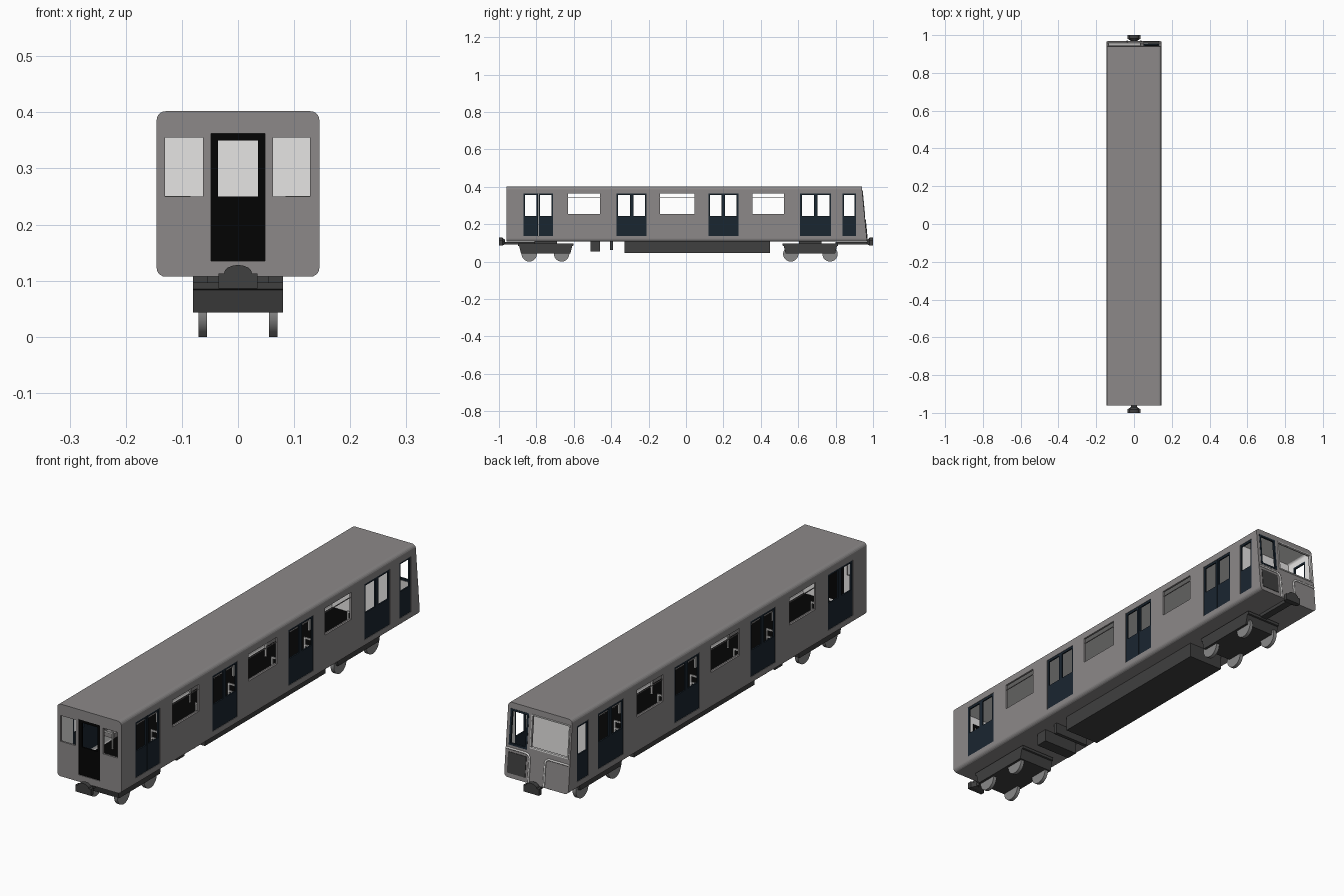
import bpy, bmesh, math
from mathutils import Matrix

if "Cube" in bpy.data.objects:
    bpy.data.objects.remove(bpy.data.objects["Cube"])


def material(name, r, g, b):
    m = bpy.data.materials.new(name)
    m.diffuse_color = (r, g, b, 1)
    m.use_nodes = True
    m.node_tree.nodes["Principled BSDF"].inputs["Base Color"].default_value = m.diffuse_color
    return m


GREY = material("body grey", 0.262, 0.25, 0.25)
DARK = material("underframe dark grey", 0.05, 0.05, 0.05)
NAVY = material("door navy", 0.010, 0.019, 0.030)
BLACK = material("black", 0.0012, 0.0012, 0.0012)
LIGHT = material("light grey", 0.79, 0.78, 0.77)
STEEL = material("wheel grey", 0.25, 0.25, 0.25)


def finish(name, bm, mat):
    bmesh.ops.recalc_face_normals(bm, faces=bm.faces)
    me = bpy.data.meshes.new(name)
    bm.to_mesh(me)
    bm.free()
    ob = bpy.data.objects.new(name, me)
    bpy.context.collection.objects.link(ob)
    if mat:
        me.materials.append(mat)
    return ob


def cab_y(z):
    # sloping cab face
    return 0.968 - 0.095 * (z - 0.107)


def boxes(name, items, mat, slope=False):
    bm = bmesh.new()
    for x0, x1, y0, y1, z0, z1 in items:
        vs = bmesh.ops.create_cube(bm, size=1)["verts"]
        for v in vs:
            z = z1 if v.co.z > 0 else z0
            y = y1 if v.co.y > 0 else y0
            v.co = (x1 if v.co.x > 0 else x0, y + (cab_y(z) if slope else 0), z)
    return finish(name, bm, mat)


def loft(name, a, b, mat):
    # prism between two matching loops
    bm = bmesh.new()
    va = [bm.verts.new(p) for p in a]
    vb = [bm.verts.new(p) for p in b]
    n = len(a)
    bm.faces.new(va)
    bm.faces.new(vb[::-1])
    for i in range(n):
        j = (i + 1) % n
        bm.faces.new((va[i], va[j], vb[j], vb[i]))
    return finish(name, bm, mat)


def section(hw, z0, z1, r, steps=5):
    pts = []
    for k, (sx, cz) in enumerate(((1, z1 - r), (-1, z1 - r), (-1, z0 + r), (1, z0 + r))):
        for i in range(steps + 1):
            t = math.pi / 2 * (k + i / steps)
            pts.append((sx * (hw - r) + r * math.cos(t), cz + r * math.sin(t)))
    return pts


def hull(name, hw, z0, z1, r, y0, inset, mat):
    s = section(hw, z0, z1, r)
    return loft(name, [(x, y0, z) for x, z in s],
                [(x, cab_y(z) - inset, z) for x, z in s], mat)


DOORS = [(-0.87, -0.71), (-0.372, -0.21), (0.12, 0.28), (0.61, 0.775)]
WINDOWS = [(-0.63, -0.46), (-0.14, 0.045), (0.355, 0.525)]
CAB_DOOR = (0.837, 0.91)

# body shell, hollowed and pierced
body = hull("body_shell", 0.145, 0.107, 0.402, 0.016, -0.96, 0, GREY)
cavity = hull("cavity_cutter", 0.137, 0.122, 0.394, 0.010, -0.952, 0.009, None)
cuts = [(-0.2, 0.2, a, b, 0.138, 0.365) for a, b in DOORS + [CAB_DOOR]]
cuts += [(-0.2, 0.2, a, b, 0.255, 0.365) for a, b in WINDOWS]
cuts += [(-0.048, 0.048, -1, -0.93, 0.135, 0.362)]
cuts += [(-0.13, -0.062, -1, -0.93, 0.25, 0.355), (0.062, 0.128, -1, -0.93, 0.25, 0.355)]
cuts += [(0.05, 0.132, 0.92, 1.05, 0.235, 0.378), (-0.133, 0.032, 0.92, 1.05, 0.25, 0.375)]
holes = boxes("opening_cutter", cuts, None)
bpy.context.view_layer.objects.active = body
for c in (cavity, holes):
    c.hide_render = True
    m = body.modifiers.new("cut", 'BOOLEAN')
    m.operation = 'DIFFERENCE'
    m.solver = 'EXACT'
    m.object = c
    bpy.ops.object.modifier_apply(modifier=m.name)
    bpy.data.objects.remove(c)

# light interior lining
body.data.materials.clear()
body.data.materials.append(GREY)
body.data.materials.append(LIGHT)
for f in body.data.polygons:
    c = f.center
    inner = (abs(c.x) < 0.1375 and 0.1215 < c.z < 0.3945
             and -0.9525 < c.y < cab_y(c.z) - 0.0085)
    f.material_index = 1 if inner else 0


def frame(x0, x1, y0, y1, z0, z1, zb, t, side=True):
    # door leaf: solid below zb, open window above, border t
    out = [(x0, x1, y0, y1, z0, zb), (x0, x1, y0, y1, z1 - t, z1)]
    if side:
        out += [(x0, x1, y0, y0 + t, zb, z1 - t), (x0, x1, y1 - t, y1, zb, z1 - t)]
    else:
        out += [(x0, x0 + t, y0, y1, zb, z1 - t), (x1 - t, x1, y0, y1, zb, z1 - t)]
    return out


# side doors, window bars, seats and rails on both sides
leaves, bars, seats, rails = [], [], [], []
for s in (-1, 1):
    xa, xb = sorted((s * 0.137, s * 0.143))
    for a, b in DOORS:
        mid = (a + b) / 2
        leaves += frame(xa, xb, a, mid - 0.0003, 0.138, 0.365, 0.245, 0.009)
        leaves += frame(xa, xb, mid + 0.0003, b, 0.138, 0.365, 0.245, 0.009)
    leaves += frame(xa, xb, *CAB_DOOR, 0.138, 0.365, 0.245, 0.008)
    xa, xb = sorted((s * 0.139, s * 0.142))
    for a, b in WINDOWS:
        bars.append((xa, xb, a, b, 0.342, 0.345))
    for (_, a), (b, _) in zip(DOORS[:-1], DOORS[1:]):
        a, b = a + 0.03, b - 0.03
        xa, xb = sorted((s * 0.085, s * 0.136))
        seats.append((xa, xb, a, b, 0.165, 0.185))
        xc, xd = sorted((s * 0.126, s * 0.136))
        seats.append((xc, xd, a, b, 0.185, 0.25))
        for y in (a - 0.008, b + 0.002):
            for z in (0.185, 0.215, 0.245):
                rails.append((xa, xb, y, y + 0.006, z, z + 0.006))
            xe, xf = sorted((s * 0.085, s * 0.091))
            rails.append((xe, xf, y, y + 0.006, 0.125, 0.251))
boxes("side_doors", leaves, NAVY)
boxes("window_bars", bars, GREY)
boxes("bench_seats", seats, GREY)
boxes("seat_rails", rails, LIGHT)
boxes("interior_floor", [(-0.134, 0.134, -0.95, 0.95, 0.121, 0.125)], BLACK)
boxes("cab_partition", [(-0.136, 0.136, 0.80, 0.806, 0.123, 0.393)], LIGHT)

# gangway door in the flat end
boxes("end_door", frame(-0.048, 0.048, -0.957, -0.951, 0.135, 0.362, 0.25, 0.0125, False)
      + [(-0.036, 0.036, -0.957, -0.951, 0.355, 0.362)], BLACK)

# cab face: door window frame, lower panel, windscreen trim
boxes("cab_window_frame", frame(0.05, 0.132, -0.007, 0.001, 0.235, 0.378, 0.243, 0.008, False),
      NAVY, True)
boxes("cab_lower_panel", [(0.05, 0.132, -0.002, 0.002, 0.125, 0.208)], DARK, True)
boxes("windscreen_trim", frame(-0.137, 0.036, -0.003, 0.003, 0.246, 0.379, 0.251, 0.004, False),
      LIGHT, True)

# curved light stripes on the cab face
for s, label in ((1, "left"), (-1, "right")):
    path = [(0.143, 0.222), (0.055, 0.222)]
    path += [(0.055 - 0.02 * math.sin(t), 0.202 + 0.02 * math.cos(t))
             for t in (math.pi / 8 * i for i in range(1, 4))]
    path += [(0.035, 0.202), (0.035, 0.112)]
    cu = bpy.data.curves.new("stripe", 'CURVE')
    cu.dimensions = '3D'
    cu.bevel_depth = 0.004
    cu.bevel_resolution = 1
    sp = cu.splines.new('POLY')
    sp.points.add(len(path) - 1)
    for p, (x, z) in zip(sp.points, path):
        p.co = (s * x, cab_y(z) + 0.001, z, 1)
    cu.materials.append(LIGHT)
    ob = bpy.data.objects.new("cab_stripe_" + label, cu)
    bpy.context.collection.objects.link(ob)
    bpy.ops.object.select_all(action='DESELECT')
    ob.select_set(True)
    bpy.context.view_layer.objects.active = ob
    bpy.ops.object.convert(target='MESH')

# underframe equipment
boxes("underframe_boxes", [
    (-0.08, 0.08, -0.328, 0.45, 0.045, 0.11),
    (-0.08, 0.08, -0.51, -0.46, 0.055, 0.11),
    (-0.08, 0.08, -0.405, -0.39, 0.062, 0.11)], DARK)

# bogies with wheels
for label, yc, axles in (("front", -0.75, (-0.838, -0.665)), ("rear", 0.665, (0.56, 0.77))):
    prof = [(-0.148, 0.097), (-0.148, 0.085), (-0.142, 0.083), (-0.132, 0.043),
            (0.132, 0.043), (0.142, 0.083), (0.148, 0.085), (0.148, 0.097)]
    loft(label + "_bogie", [(-0.08, yc + y, z) for y, z in prof],
         [(0.08, yc + y, z) for y, z in prof], DARK)
    boxes(label + "_bogie_pivot", [(-0.055, 0.055, yc - 0.06, yc + 0.06, 0.095, 0.108)], DARK)
    bm = bmesh.new()
    for y in axles:
        for x in (-0.0625, 0.0625):
            bmesh.ops.create_cone(bm, cap_ends=True, segments=28, radius1=0.041, radius2=0.041,
                                  depth=0.015, matrix=Matrix.Translation((x, y, 0.041))
                                  @ Matrix.Rotation(math.pi / 2, 4, 'Y'))
    wheels = finish(label + "_wheels", bm, STEEL)
    bpy.ops.object.select_all(action='DESELECT')
    wheels.select_set(True)
    bpy.context.view_layer.objects.active = wheels
    bpy.ops.object.shade_smooth_by_angle(angle=math.radians(40))

# couplers: domed head, tapered neck, draw bar
for s, label in ((-1, "front"), (1, "rear")):
    dome = [(-0.035, 0.086), (0.035, 0.086), (0.035, 0.113), (0.025, 0.113)]
    dome += [(0.025 * math.cos(t), 0.113 + 0.015 * math.sin(t))
             for t in (math.pi / 8 * i for i in range(1, 8))]
    dome += [(-0.025, 0.113), (-0.035, 0.113)]
    loft(label + "_coupler_head", [(x, s * 1.0, z) for x, z in dome],
         [(x, s * 0.982, z) for x, z in dome], DARK)
    loft(label + "_coupler_neck", [(x, s * 0.982, z) for x, z in dome],
         [(x * 0.45, s * 0.968, 0.1 + (z - 0.1) * 0.6) for x, z in dome], DARK)
    boxes(label + "_draw_bar", [(-0.016, 0.016, *sorted((s * 0.97, s * 0.8)), 0.092, 0.106)], DARK)
